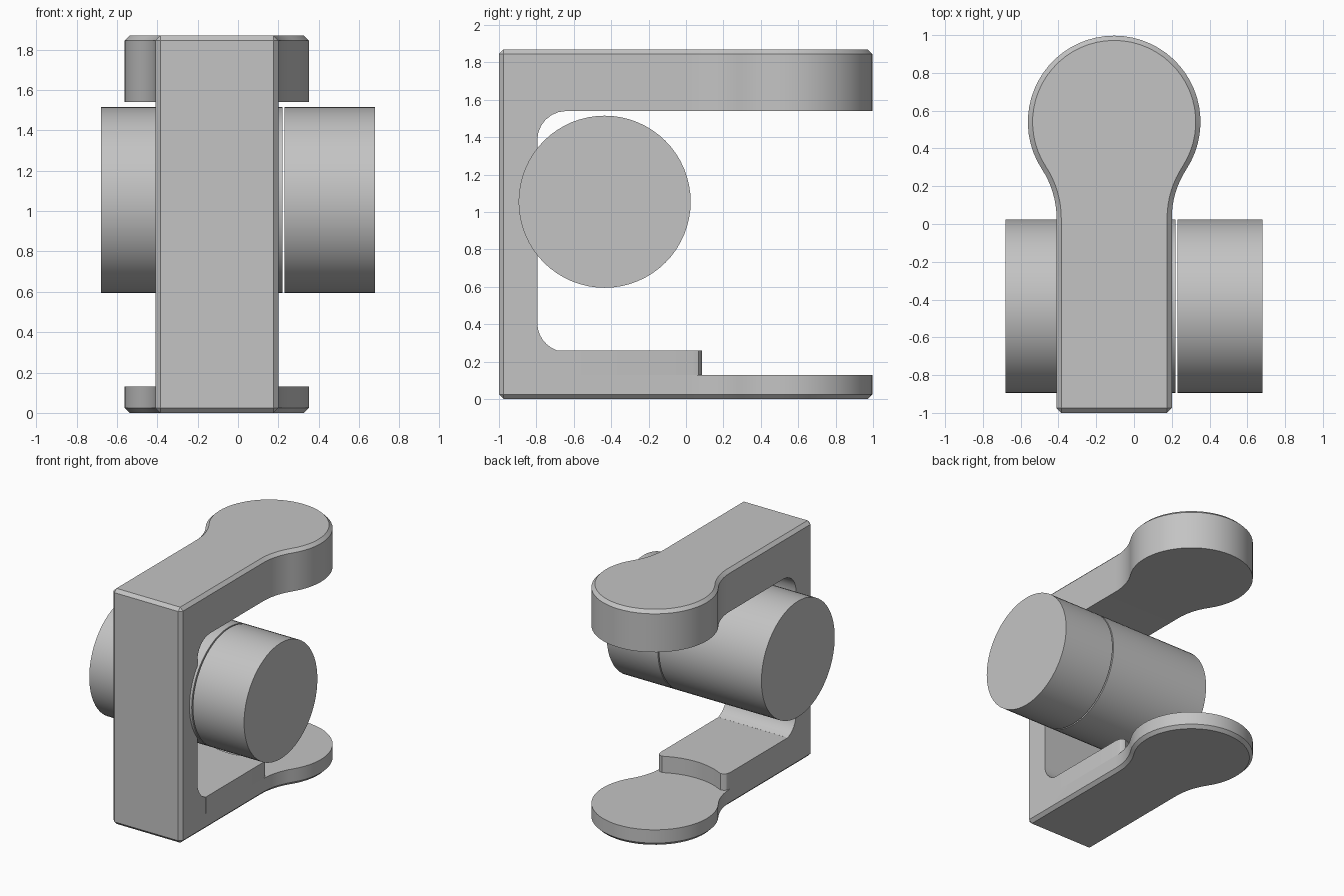
import bpy, bmesh
from math import sin, cos, pi, radians, atan2, sqrt
from mathutils import Matrix, Vector

if "Cube" in bpy.data.objects:
    bpy.data.objects.remove(bpy.data.objects["Cube"])

grey = bpy.data.materials.new("plain_grey")
grey.use_nodes = True
COLOUR = (0.55, 0.55, 0.55, 1)
grey.diffuse_color = COLOUR
grey.node_tree.nodes["Principled BSDF"].inputs["Base Color"].default_value = COLOUR

MID = -0.105            # centre plane of the bracket
HALF = 0.305            # half width of the bracket
HEAD_Y, HEAD_R = 0.54, 0.457
HEIGHT = 1.87


def arc(cx, cy, r, a0, a1, n):
    return [(cx + r * cos(a0 + (a1 - a0) * i / n),
             cy + r * sin(a0 + (a1 - a0) * i / n)) for i in range(n + 1)]


def mirrored(right):
    """Close a half outline, running front to back, across the centre plane."""
    left = [(-x, y) for x, y in reversed(right) if abs(x) > 1e-5]
    return [(x + MID, y) for x, y in right + left]


def prism(name, points, axis, lo, hi, bevel=None):
    """Extrude an outline along z, or a (y, z) outline along x."""
    place = (lambda p: (p[0], p[1], lo)) if axis == "z" else (lambda p: (lo, p[0], p[1]))
    step = Vector((0, 0, hi - lo)) if axis == "z" else Vector((hi - lo, 0, 0))
    bm = bmesh.new()
    face = bm.faces.new([bm.verts.new(place(p)) for p in points])
    new = bmesh.ops.extrude_face_region(bm, geom=[face])["geom"]
    bmesh.ops.translate(bm, vec=step, verts=[v for v in new if isinstance(v, bmesh.types.BMVert)])
    bmesh.ops.recalc_face_normals(bm, faces=bm.faces)
    if bevel:
        bmesh.ops.bevel(bm, geom=[e for e in bm.edges if bevel(e)], offset=0.025,
                        offset_type="OFFSET", segments=1, affect="EDGES")
    return finish(name, bm)


def finish(name, bm):
    mesh = bpy.data.meshes.new(name)
    bm.to_mesh(mesh)
    bm.free()
    mesh.materials.append(grey)
    ob = bpy.data.objects.new(name, mesh)
    bpy.context.collection.objects.link(ob)
    return ob


def smooth(ob):
    bpy.ops.object.select_all(action="DESELECT")
    ob.select_set(True)
    bpy.context.view_layer.objects.active = ob
    bpy.ops.object.shade_smooth_by_angle(angle=radians(30))


# Bracket: straight shank flaring through concave necks into a round head
NECK_Y, NECK_R = 0.03, 0.475
turn = atan2(HEAD_Y - NECK_Y, -(HALF + NECK_R))
half = [(HALF, -1)] + arc(HALF + NECK_R, NECK_Y, NECK_R, pi, turn, 8)
half += arc(0, HEAD_Y, HEAD_R, turn - pi, pi / 2, 20)[1:]


def outer_edge(e):
    a, b = (v.co for v in e.verts)
    rim = abs(a.z - b.z) < 1e-5
    front = max(a.y, b.y) < -0.99
    return rim or front


bracket = prism("bracket", mirrored(half), "z", 0, HEIGHT, outer_edge)

# Throat: opens the bracket into two arms with rounded inner corners
WALL, FIL = -0.795, 0.155
stop = -pi / 2 - 0.33
throat = arc(WALL + FIL, 1.54 - FIL, FIL, pi / 2, pi, 6)
throat += arc(WALL + FIL, 0.26 + 0.147, FIL, -pi, stop, 6)
throat += [(throat[-1][0], 0.13), (1.2, 0.13), (1.2, 1.54)]
cutter = prism("throat_cutter", throat, "x", -1, 1)
cutter.hide_render = True
cut = bracket.modifiers.new("throat", "BOOLEAN")
cut.operation, cut.solver, cut.object = "DIFFERENCE", "EXACT", cutter
bpy.context.view_layer.objects.active = bracket
bpy.ops.object.modifier_apply(modifier=cut.name)
bpy.data.objects.remove(cutter)
smooth(bracket)

# Raised step on the lower arm, hollowed at its end around the head
HOLLOW = 0.52
reach = -pi / 2 + 0.458
step_half = [(HALF, -0.69), (HALF, 0.035), (0.296, 0.066), (0.28, 0.08), (0.258, 0.085)]
step_half += arc(0, HEAD_Y, HOLLOW, reach, -pi / 2, 8)
smooth(prism("lower_step", mirrored(step_half), "z", 0.13, 0.26))


# Roller: a long and a short drum with a thin gap between them
def drum(name, x0, x1):
    bm = bmesh.new()
    bmesh.ops.create_cone(bm, cap_ends=True, segments=64, radius1=0.46, radius2=0.46, depth=x1 - x0)
    place = Matrix.Translation(((x0 + x1) / 2, -0.435, 1.055)) @ Matrix.Rotation(pi / 2, 4, "Y")
    bmesh.ops.transform(bm, matrix=place, verts=bm.verts)
    smooth(finish(name, bm))


drum("long_drum", -0.68, 0.22)
drum("short_drum", 0.23, 0.68)
